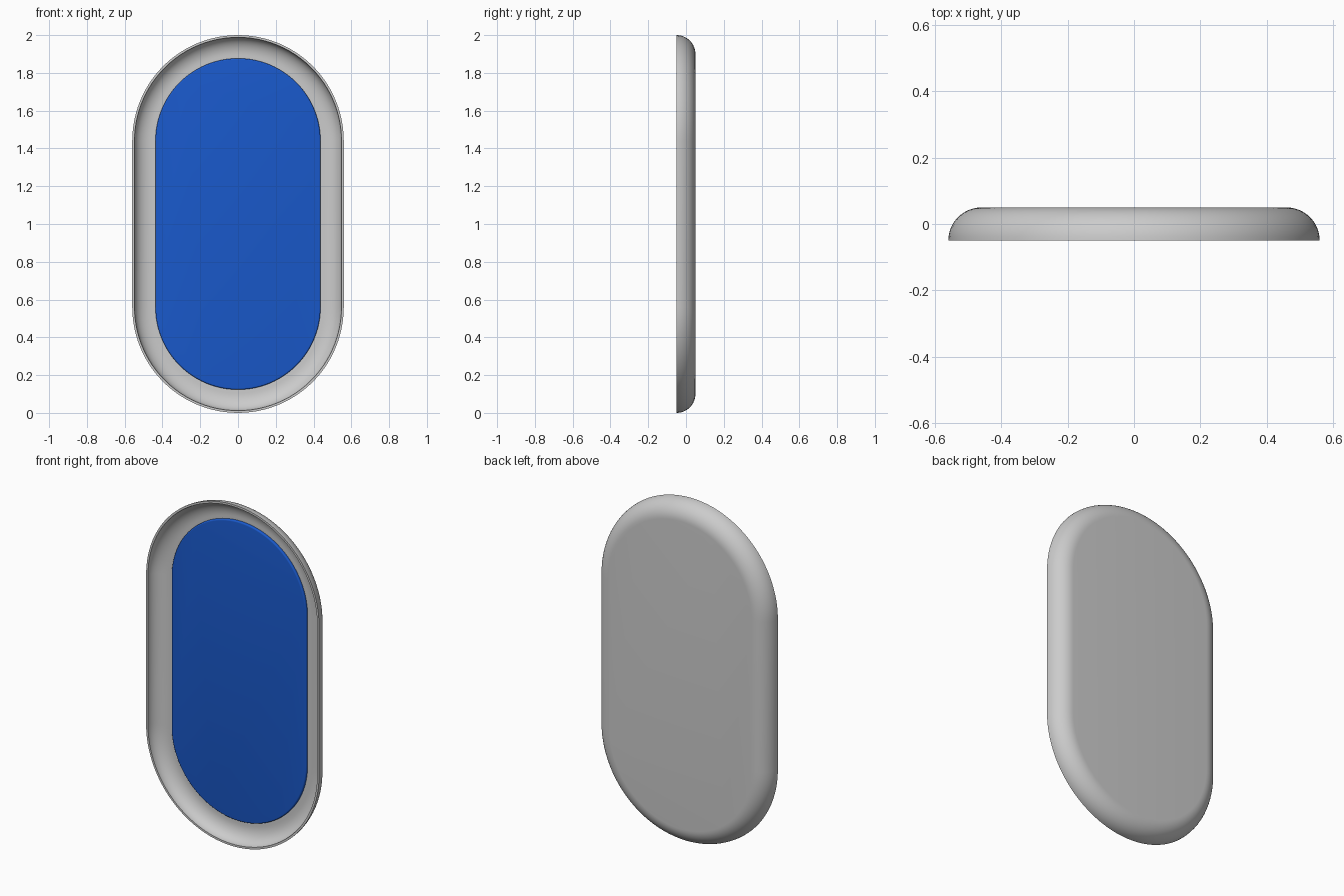
import bpy, bmesh
from math import sin, cos, pi

if "Cube" in bpy.data.objects:
    bpy.data.objects.remove(bpy.data.objects["Cube"])

HALF_STRAIGHT = 0.44   # half length of the straight sides
N = 48                 # segments per half circle


def stadium_ring(bm, r, y):
    """Ring of vertices along an upright stadium outline."""
    ring = []
    for start, cz in ((0, 1 + HALF_STRAIGHT), (pi, 1 - HALF_STRAIGHT)):
        for i in range(N + 1):
            a = start + pi * i / N
            ring.append(bm.verts.new((r * cos(a), y, cz + r * sin(a))))
    return ring


def loft(name, profile, color=None):
    """Sweep an (offset radius, depth) profile round the stadium and cap both ends."""
    bm = bmesh.new()
    rings = [stadium_ring(bm, r, y) for r, y in profile]
    for a, b in zip(rings, rings[1:]):
        for i in range(len(a)):
            j = (i + 1) % len(a)
            bm.faces.new((a[i], a[j], b[j], b[i]))
    bm.faces.new(rings[0])
    bm.faces.new(rings[-1])
    bmesh.ops.recalc_face_normals(bm, faces=bm.faces)
    mesh = bpy.data.meshes.new(name)
    bm.to_mesh(mesh)
    bm.free()
    ob = bpy.data.objects.new(name, mesh)
    bpy.context.collection.objects.link(ob)
    if color:
        mat = bpy.data.materials.new(name + "_blue")
        mat.diffuse_color = color
        mat.use_nodes = True
        mat.node_tree.nodes["Principled BSDF"].inputs["Base Color"].default_value = mat.diffuse_color
        mesh.materials.append(mat)
    bpy.ops.object.select_all(action='DESELECT')
    ob.select_set(True)
    bpy.context.view_layer.objects.active = ob
    bpy.ops.object.shade_smooth_by_angle(angle=pi / 6)
    return ob


def arc(r0, y0, dr, dy, steps=12):
    """Quarter ellipse from the rim towards the flat."""
    return [(r0 + dr * cos(pi / 2 * k / steps), y0 + dy * sin(pi / 2 * k / steps))
            for k in range(steps + 1)]


# Dish shell: rounded back edge, thin front rim, concave inner wall, flat floor
outer = arc(0.46, -0.05, 0.10, 0.10)
inner = arc(0.455, -0.05, 0.093, 0.07)
loft("dish_shell", outer[::-1] + inner)

# Blue panel standing slightly proud of the floor, with a softened edge
panel = [(0.437, 0.03)] + arc(0.429, 0.014, 0.008, -0.008, 5)
loft("front_panel", panel, (0.01, 0.10, 0.60, 1))
